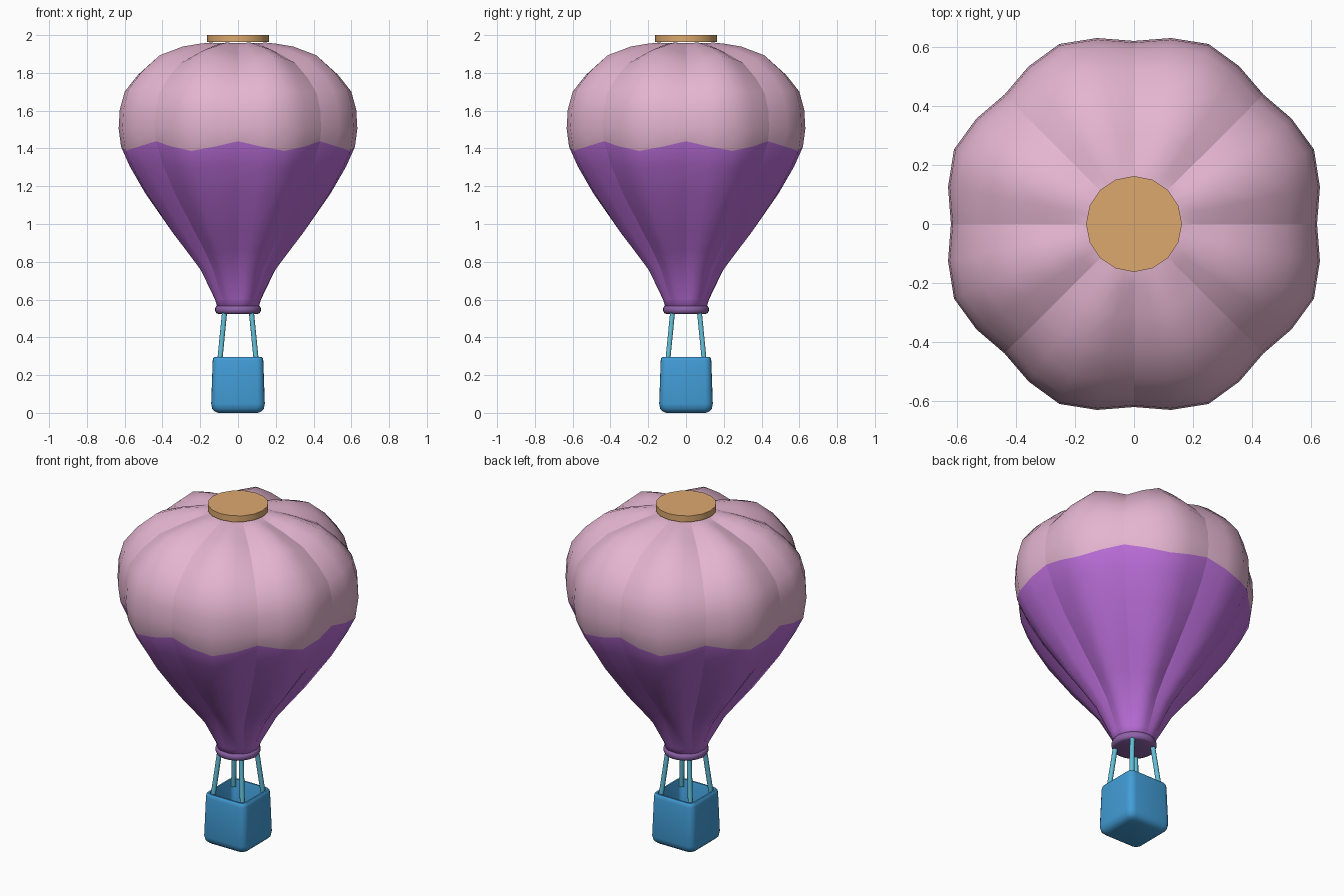
import bpy, bmesh, math
from mathutils import Vector

if "Cube" in bpy.data.objects:
    bpy.data.objects.remove(bpy.data.objects["Cube"])


def material(name, rgb):
    m = bpy.data.materials.new(name)
    lin = [(c / 255 / 12.92) if c / 255 <= 0.04045 else ((c / 255 + 0.055) / 1.055) ** 2.4 for c in rgb]
    m.diffuse_color = (*lin, 1)
    m.use_nodes = True
    m.node_tree.nodes["Principled BSDF"].inputs["Base Color"].default_value = m.diffuse_color
    return m


PINK = material("pink fabric", (228, 181, 208))
PURPLE = material("purple fabric", (185, 109, 215))
DULL = material("dull purple", (142, 98, 168))
TAN = material("tan cap", (220, 169, 111))
BLUE = material("basket blue", (66, 157, 215))
TEAL = material("rope light blue", (98, 190, 215))


def make_object(name, bm, mats, smooth=None):
    bmesh.ops.recalc_face_normals(bm, faces=bm.faces)
    me = bpy.data.meshes.new(name)
    bm.to_mesh(me)
    bm.free()
    ob = bpy.data.objects.new(name, me)
    bpy.context.collection.objects.link(ob)
    for m in mats:
        me.materials.append(m)
    if smooth:
        bpy.ops.object.select_all(action='DESELECT')
        bpy.context.view_layer.objects.active = ob
        ob.select_set(True)
        bpy.ops.object.shade_smooth_by_angle(angle=math.radians(smooth))
    return ob


def loft(bm, rings, close=True):
    """Skin a list of equal-length vertex loops, optionally capping both ends."""
    loops = [[bm.verts.new(p) for p in ring] for ring in rings]
    n = len(loops[0])
    bands = []
    for a, b in zip(loops, loops[1:]):
        bands.append([bm.faces.new((a[i], a[(i + 1) % n], b[(i + 1) % n], b[i])) for i in range(n)])
    if close:
        bm.faces.new(loops[0])
        bm.faces.new(loops[-1])
    return bands


def circle(r, z, n):
    return [(r * math.cos(math.tau * i / n), r * math.sin(math.tau * i / n), z) for i in range(n)]


# Envelope: crease radius, crease height, lobe bulge along the profile normal
GORES, STEPS = 8, 4
profile = [(0.105, 0.54, 0), (0.12, 0.60, 0.006), (0.19, 0.765, 0.024), (0.257, 0.87, 0.037),
           (0.336, 0.975, 0.043), (0.48, 1.175, 0.043), (0.563, 1.315, 0.042), (0.614, 1.438, 0.041),
           (0.622, 1.505, 0.040), (0.616, 1.60, 0.041), (0.591, 1.69, 0.042), (0.522, 1.773, 0.044),
           (0.425, 1.855, 0.045), (0.303, 1.904, 0.038), (0.21, 1.936, 0.020), (0.15, 1.955, 0.006)]
COLOUR_RING = 7
rings = []
count = GORES * STEPS
for k, (r, z, bulge) in enumerate(profile):
    p, q = profile[max(k - 1, 0)], profile[min(k + 1, len(profile) - 1)]
    normal = Vector((q[1] - p[1], p[0] - q[0])).normalized()
    ring = []
    for i in range(count):
        a = math.tau * i / count
        d = bulge * math.sin(math.pi * (i % STEPS) / STEPS) ** 1.7
        # the colour seam dips a little further at the middle of each gore
        drop = 0.95 * d if k == COLOUR_RING else 0
        rr = r + d * normal.x - 0.2 * drop
        ring.append((rr * math.cos(a), rr * math.sin(a), z + d * normal.y - drop))
    rings.append(ring)
bm = bmesh.new()
bands = loft(bm, rings)
for k, band in enumerate(bands):
    for f in band:
        f.material_index = 1 if k >= COLOUR_RING else 0
bm.faces.ensure_lookup_table()
bm.faces[-1].material_index = 1
for f in bm.faces:
    f.smooth = True
# sharp seams between gores
for band in bands:
    for i in range(0, count, STEPS):
        for e in band[i].edges:
            if e in band[i - 1].edges[:]:
                e.smooth = False
make_object("envelope", bm, [PURPLE, PINK])

# Crown cap
bm = bmesh.new()
loft(bm, [circle(0.163, 1.964, 16), circle(0.163, 2.0, 16)])
make_object("crown_cap", bm, [TAN], 40)

# Neck ring
bm = bmesh.new()
loft(bm, [circle(r, z, 32) for r, z in
          [(0.105, 0.524), (0.115, 0.528), (0.121, 0.54), (0.121, 0.553), (0.115, 0.565), (0.104, 0.569)]])
make_object("neck_ring", bm, [DULL], 50)


# Basket: rounded square sections, up the outside and down the inside
def rounded_square(h, z, c, n=5):
    pts = []
    for k in range(4):
        a0 = k * math.pi / 2
        cx = (h - c) * (1 if k in (0, 3) else -1)
        cy = (h - c) * (1 if k in (0, 1) else -1)
        for j in range(n):
            a = a0 + math.pi / 2 * j / (n - 1)
            pts.append((cx + c * math.cos(a), cy + c * math.sin(a), z))
    return pts


bm = bmesh.new()
sections = [(0.105, 0.002, 0.025), (0.122, 0.007, 0.032), (0.136, 0.02, 0.038), (0.142, 0.048, 0.04),
            (0.134, 0.275, 0.036), (0.131, 0.29, 0.035), (0.125, 0.297, 0.032), (0.115, 0.297, 0.027),
            (0.112, 0.29, 0.025), (0.114, 0.04, 0.025)]
sections[0] = (0.105, 0.0, 0.025)
loft(bm, [rounded_square(*s) for s in sections])
make_object("basket", bm, [BLUE], 40)

# Ropes at the four corners
for sx, sy, side in [(-1, -1, "front_left"), (1, -1, "front_right"), (-1, 1, "back_left"), (1, 1, "back_right")]:
    low, high = Vector((0.098 * sx, 0.098 * sy, 0.26)), Vector((0.071 * sx, 0.071 * sy, 0.535))
    bm = bmesh.new()
    loft(bm, [[Vector(p) + end for p in circle(0.0135, 0, 10)] for end in (low, high)])
    make_object("rope_" + side, bm, [TEAL], 50)
